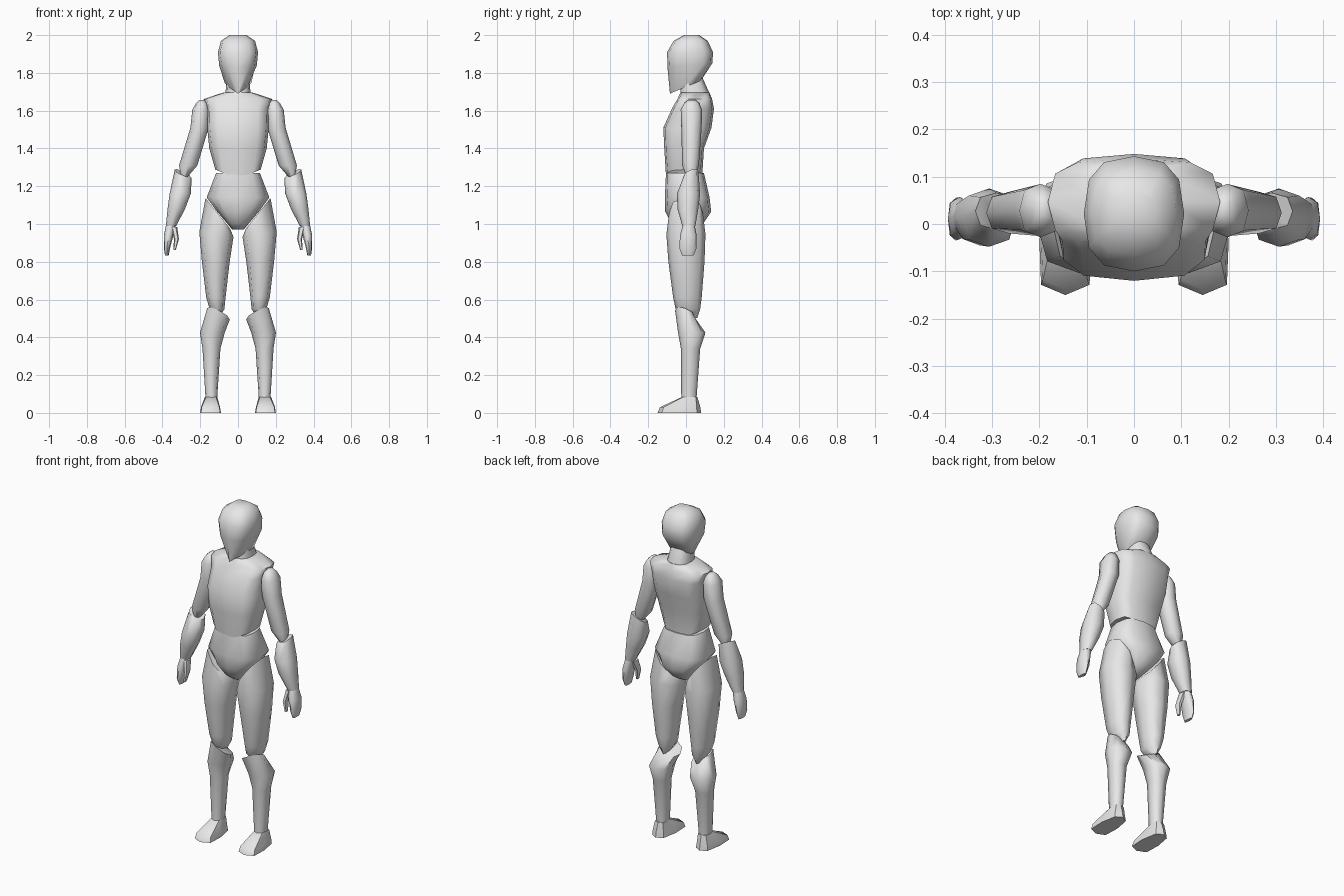
import bpy, bmesh, math

cube = bpy.data.objects.get("Cube")
if cube:
    bpy.data.objects.remove(cube, do_unlink=True)

grey = bpy.data.materials.new("light grey")
grey.use_nodes = True
grey.diffuse_color = (0.8, 0.8, 0.8, 1)
grey.node_tree.nodes["Principled BSDF"].inputs["Base Color"].default_value = (0.8, 0.8, 0.8, 1)


def loft(name, rings, sides=8, power=0.8, side=1, sharp=60):
    """Skin rounded rings: (z, x0, x1, y0, y1, options).
    Options: tx, ty tilt the ring; vee lifts its sides; taper narrows its front."""
    bm = bmesh.new()
    loops = []
    for z, x0, x1, y0, y1, *rest in rings:
        o = rest[0] if rest else {}
        loop = []
        for i in range(sides):
            a = 2 * math.pi * i / sides
            c, s = math.cos(a), math.sin(a)
            u = math.copysign(abs(c) ** power, c) if abs(c) > 1e-6 else 0
            v = math.copysign(abs(s) ** power, s) if abs(s) > 1e-6 else 0
            u *= 1 + o.get("taper", 0) * v
            dx, dy = u * (x1 - x0) / 2, v * (y1 - y0) / 2
            dz = o.get("tx", 0) * dx + o.get("ty", 0) * dy + o.get("vee", 0) * abs(dx)
            loop.append(bm.verts.new((side * ((x0 + x1) / 2 + dx), (y0 + y1) / 2 + dy, z + dz)))
        loops.append(loop)
    for low, high in zip(loops, loops[1:]):
        for i in range(sides):
            j = (i + 1) % sides
            bm.faces.new((low[i], low[j], high[j], high[i]))
    bm.faces.new(loops[0])
    bm.faces.new(loops[-1])
    bmesh.ops.recalc_face_normals(bm, faces=bm.faces)
    for f in bm.faces:
        f.smooth = True
    for e in bm.edges:
        e.smooth = e.calc_face_angle(0) < math.radians(sharp)
    mesh = bpy.data.meshes.new(name)
    bm.to_mesh(mesh)
    bm.free()
    mesh.materials.append(grey)
    obj = bpy.data.objects.new(name, mesh)
    bpy.context.collection.objects.link(obj)
    return obj


# Head, with the jaw line sloping down to a pointed chin
loft("head", [
    (1.725, -.05, .05, -.085, .08, {"ty": .42, "taper": .95}),
    (1.84, -.1, .1, -.098, .14, {"ty": .1, "taper": .08}),
    (1.91, -.106, .106, -.1, .143),
    (1.97, -.09, .09, -.065, .115),
    (2.0, -.045, .045, -.01, .07)], sides=12, power=.75)

# Neck
loft("neck", [
    (1.63, -.075, .075, -.04, .13),
    (1.69, -.067, .067, -.03, .125),
    (1.78, -.058, .058, -.025, .085)], sides=12)

# Torso, with squared shoulders and a waist that dips in the middle
loft("torso", [
    (1.24, -.12, .12, -.105, .085, {"vee": .4}),
    (1.40, -.152, .152, -.115, .095),
    (1.51, -.163, .163, -.12, .135),
    (1.61, -.165, .165, -.075, .148),
    (1.662, -.182, .182, -.045, .138),
    (1.695, -.08, .08, -.03, .125)], sides=12, power=.62)

# Pelvis, narrowing to the crotch
loft("pelvis", [
    (.97, -.03, .03, -.035, .04),
    (1.0, -.055, .055, -.075, .09),
    (1.065, -.11, .11, -.11, .133),
    (1.14, -.166, .166, -.112, .125),
    (1.27, -.116, .116, -.106, .095)], sides=12, power=.7)

# Limbs, built once for each side
for side, word in ((1, "left"), (-1, "right")):
    loft(word + "_upper_arm", [
        (1.24, .275, .30, .005, .045),
        (1.31, .215, .312, -.02, .068),
        (1.51, .155, .252, -.025, .083),
        (1.605, .153, .242, -.028, .085),
        (1.64, .163, .222, -.01, .07),
        (1.657, .178, .204, .012, .05)], side=side)

    loft(word + "_forearm", [
        (.99, .327, .382, -.02, .05),
        (1.08, .28, .373, -.045, .065),
        (1.16, .25, .362, -.048, .075),
        (1.265, .245, .335, -.012, .066, {"tx": .5, "ty": .3})], side=side)

    loft(word + "_hand", [
        (.833, .367, .386, -.02, .04),
        (.87, .36, .393, -.035, .055),
        (.94, .342, .393, -.032, .057),
        (1.0, .328, .38, -.015, .045)], side=side)

    loft(word + "_thumb", [
        (.863, .329, .342, -.032, -.01),
        (.92, .313, .339, -.034, .005),
        (.985, .322, .355, -.02, .03)], sides=6, side=side)

    loft(word + "_thigh", [
        (.503, .1, .122, -.02, .06),
        (.55, .072, .15, -.055, .075),
        (.61, .066, .168, -.068, .083),
        (.80, .044, .191, -.093, .098),
        (.945, .024, .205, -.104, .103, {"tx": .15}),
        (1.055, .04, .172, -.09, .09, {"tx": 1.25})], side=side)

    loft(word + "_shin", [
        (.08, .11, .172, -.025, .056),
        (.34, .093, .188, -.027, .075),
        (.425, .07, .201, -.042, .103),
        (.525, .043, .163, -.058, .045, {"tx": .5, "ty": -.35})], side=side)

    loft(word + "_foot", [
        (0, .09, .2, -.15, .08, {"taper": -.18}),
        (.03, .095, .196, -.138, .076, {"taper": -.18}),
        (.085, .11, .175, -.02, .06)], power=.6, side=side, sharp=45)
